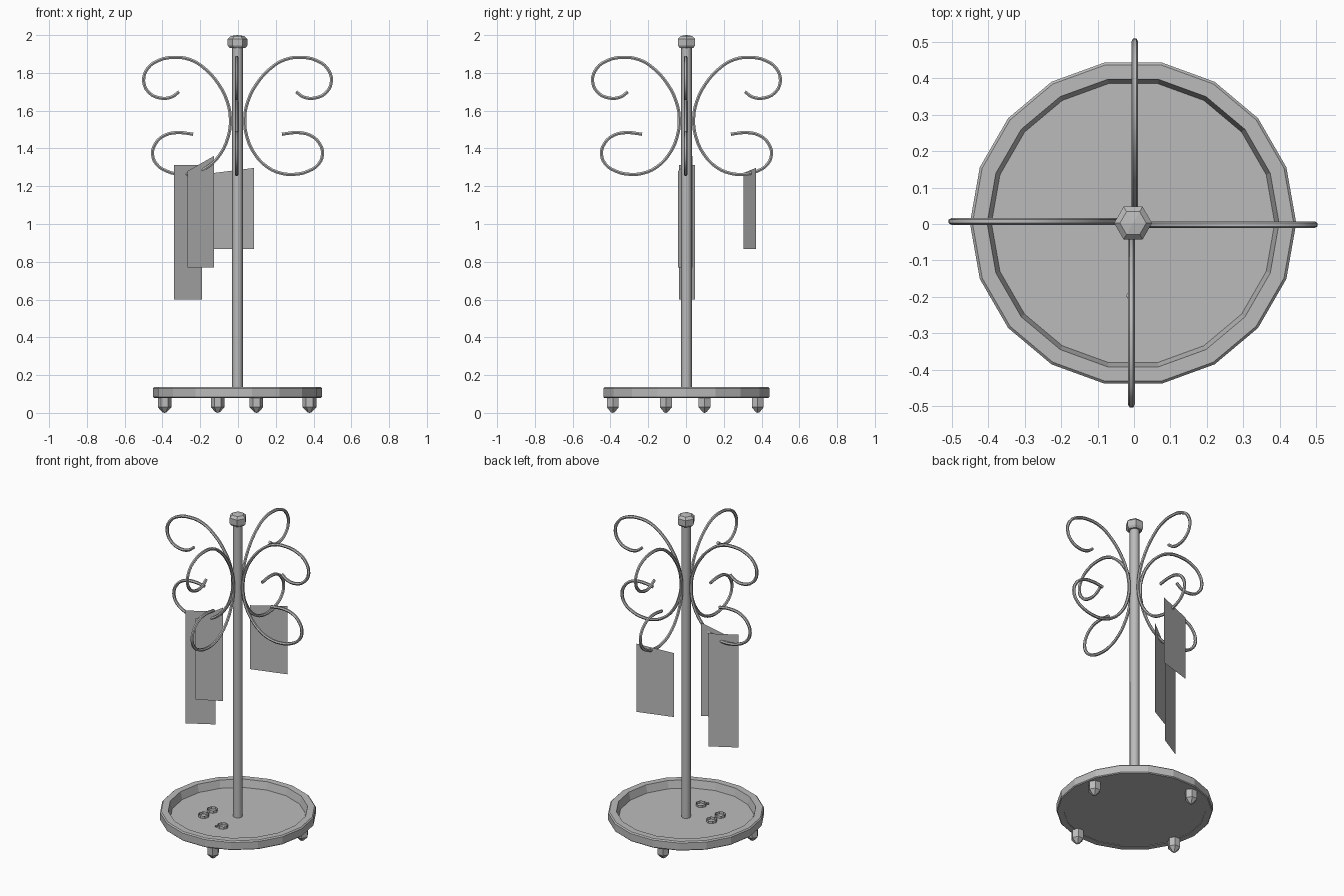
import bpy, bmesh, math
from mathutils import Vector

if "Cube" in bpy.data.objects:
    bpy.data.objects.remove(bpy.data.objects["Cube"], do_unlink=True)

CX, CY = -0.0025, 0.0025   # axis of the stand
FLOOR = 0.09               # height of the tray floor

grey = bpy.data.materials.new("plain_grey")
grey.use_nodes = True
grey.diffuse_color = (0.5, 0.5, 0.5, 1)
grey.node_tree.nodes["Principled BSDF"].inputs["Base Color"].default_value = (0.5, 0.5, 0.5, 1)


def add_mesh(name, bm, smooth=False):
    bmesh.ops.remove_doubles(bm, verts=bm.verts, dist=1e-5)
    bmesh.ops.recalc_face_normals(bm, faces=bm.faces)
    mesh = bpy.data.meshes.new(name)
    bm.to_mesh(mesh)
    bm.free()
    mesh.materials.append(grey)
    obj = bpy.data.objects.new(name, mesh)
    bpy.context.collection.objects.link(obj)
    if smooth:
        smooth_shade(obj)
    return obj


def smooth_shade(obj):
    bpy.ops.object.select_all(action='DESELECT')
    obj.select_set(True)
    bpy.context.view_layer.objects.active = obj
    bpy.ops.object.shade_smooth_by_angle(angle=math.radians(50))


def lathe(name, profile, sides, x=CX, y=CY, smooth=False):
    """Turn a list of (radius, height) points around a vertical axis."""
    bm = bmesh.new()
    rings = []
    for r, z in profile:
        if r == 0:
            rings.append([bm.verts.new((x, y, z))] * sides)
        else:
            angles = [math.tau * i / sides for i in range(sides)]
            rings.append([bm.verts.new((x + r * math.cos(a), y + r * math.sin(a), z)) for a in angles])
    for low, high in zip(rings, rings[1:]):
        for i in range(sides):
            j = (i + 1) % sides
            bm.faces.new(dict.fromkeys((low[i], low[j], high[j], high[i])))
    return add_mesh(name, bm, smooth)


# Tray with raised rim
lathe("tray", [(0, 0.083), (0.405, 0.083), (0.405, 0.08), (0.442, 0.08), (0.447, 0.085),
               (0.447, 0.13), (0.44, 0.137), (0.4, 0.137), (0.388, FLOOR), (0, FLOOR)], 18)

# Four pointed feet
for k in range(4):
    a = math.atan2(0.1025, 0.384) + k * math.pi / 2
    lathe(f"foot_{k + 1}", [(0, 0.085), (0.036, 0.085), (0.036, 0.03), (0.012, 0.004), (0, 0)],
          6, -0.005 + 0.397 * math.cos(a), -0.004 + 0.397 * math.sin(a))

# Pole and top knob
lathe("pole", [(0, 0.085), (0.028, 0.085), (0.028, 1.95), (0, 1.95)], 8, smooth=True)
lathe("knob", [(0, 1.932), (0.042, 1.932), (0.052, 1.945), (0.052, 1.98), (0.036, 1.995), (0, 2.0)], 6)

# Four scrolled wire arms, one bent path turned about the pole
SCROLL = [(0.31, 1.70), (0.35, 1.672), (0.41, 1.667), (0.468, 1.695), (0.497, 1.755),
          (0.477, 1.822), (0.42, 1.865), (0.34, 1.882), (0.25, 1.87), (0.17, 1.82),
          (0.1, 1.74), (0.055, 1.65), (0.038, 1.56), (0.05, 1.46), (0.095, 1.365),
          (0.16, 1.3), (0.23, 1.269), (0.3, 1.263), (0.375, 1.28), (0.43, 1.318),
          (0.45, 1.37), (0.435, 1.425), (0.385, 1.47), (0.31, 1.484), (0.235, 1.475)]
for k, side in enumerate(("left", "back", "right", "front")):
    curve = bpy.data.curves.new(f"{side}_scroll", 'CURVE')
    curve.dimensions = '3D'
    curve.bevel_depth = 0.0095
    curve.bevel_resolution = 1
    curve.use_fill_caps = True
    curve.resolution_u = 3
    spline = curve.splines.new('BEZIER')
    spline.bezier_points.add(len(SCROLL) - 1)
    for point, (r, z) in zip(spline.bezier_points, SCROLL):
        point.co = (r, -0.0045, z)
        point.handle_left_type = point.handle_right_type = 'AUTO'
    curve.materials.append(grey)
    arm = bpy.data.objects.new(f"{side}_scroll", curve)
    arm.location = (CX, CY, 0)
    arm.rotation_euler.z = k * math.pi / 2
    bpy.context.collection.objects.link(arm)
    bpy.ops.object.select_all(action='DESELECT')
    arm.select_set(True)
    bpy.context.view_layer.objects.active = arm
    bpy.ops.object.convert(target='MESH')
    smooth_shade(bpy.context.view_layer.objects.active)


# Thin hanging sheets: two plan corners, bottom, and top height at each corner
def sheet(name, start, end, bottom, top_start, top_end):
    bm = bmesh.new()
    corners = [(*start, bottom), (*end, bottom), (*end, top_end), (*start, top_start)]
    bm.faces.new([bm.verts.new(Vector(c)) for c in corners])
    add_mesh(name, bm)


sheet("long_hanging_sheet", (-0.34, -0.038), (-0.19, 0.048), 0.6, 1.312, 1.312)
sheet("middle_hanging_sheet", (-0.268, -0.042), (-0.127, 0.034), 0.77, 1.28, 1.36)
sheet("back_hanging_sheet", (-0.13, 0.305), (0.085, 0.37), 0.867, 1.27, 1.297)

# Finger rings lying on the tray, one with a small stone
for k, (x, y) in enumerate([(-0.16, -0.027), (-0.16, -0.113), (0.013, -0.17)]):
    lathe(f"finger_ring_{k + 1}", [(0.031, FLOOR), (0.031, FLOOR + 0.016)], 8, x, y)
lathe("ring_stone", [(0, 0.093), (0.009, 0.096), (0.009, 0.104), (0, 0.108)], 6, -0.013, -0.197)
